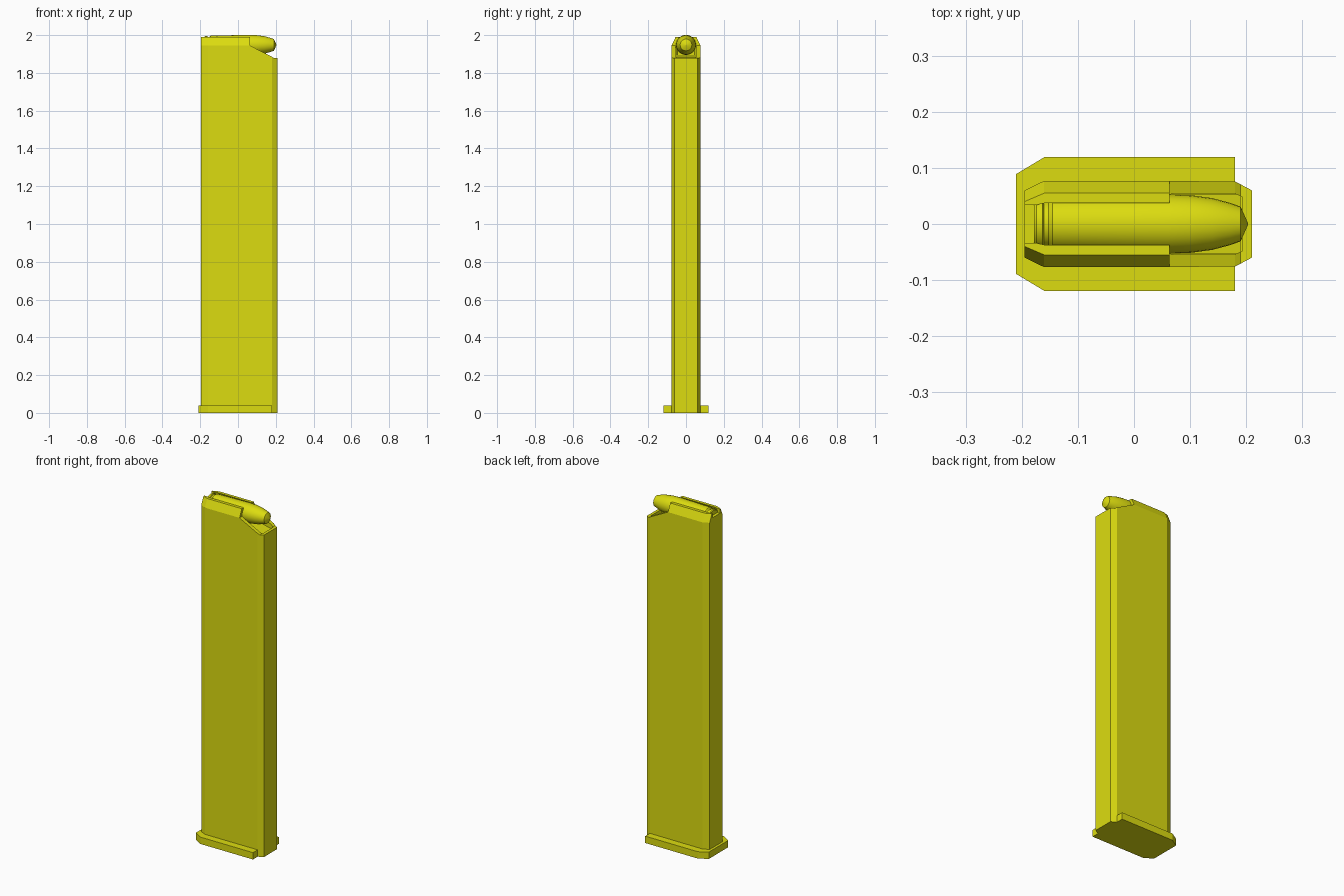
import bpy, bmesh, math

if "Cube" in bpy.data.objects:
    bpy.data.objects.remove(bpy.data.objects["Cube"])

yellow = bpy.data.materials.new("yellow")
yellow.diffuse_color = (0.72, 0.72, 0.005, 1)
yellow.use_nodes = True
yellow.node_tree.nodes["Principled BSDF"].inputs["Base Color"].default_value = yellow.diffuse_color


def finish(name, bm):
    bmesh.ops.recalc_face_normals(bm, faces=bm.faces[:])
    me = bpy.data.meshes.new(name)
    bm.to_mesh(me)
    bm.free()
    ob = bpy.data.objects.new(name, me)
    bpy.context.collection.objects.link(ob)
    me.materials.append(yellow)
    return ob


def loft(name, rings):
    """Join closed rings of points and cap both ends."""
    bm = bmesh.new()
    loops = [[bm.verts.new(p) for p in r] for r in rings]
    for a, b in zip(loops, loops[1:]):
        for i in range(len(a)):
            j = (i + 1) % len(a)
            bm.faces.new((a[i], a[j], b[j], b[i]))
    bm.faces.new(loops[0])
    bm.faces.new(loops[-1])
    return finish(name, bm)


def plan(half, z):
    """Mirror a half outline across y = 0 at height z."""
    return [(x, y, z) for x, y in half] + [(x, -y, z) for x, y in reversed(half)]


def side(profile, w):
    """Extrude an (x, z) profile across y."""
    return [[(x, y, z) for x, z in profile] for y in (-w, w)]


def cut(ob, cutter):
    m = ob.modifiers.new("cut", 'BOOLEAN')
    m.operation, m.solver, m.object = 'DIFFERENCE', 'EXACT', cutter
    bpy.context.view_layer.objects.active = ob
    bpy.ops.object.modifier_apply(modifier=m.name)
    bpy.data.objects.remove(cutter)


# Hollow body with feed lips folded inward
outer = [(-.195, .06), (-.16, .077), (.18, .076), (.21, .06)]
lip_outer = [(-.195, .04), (-.16, .055), (.18, .055), (.21, .04)]
lip_inner = [(-.178, .033), (-.16, .037), (.18, .037), (.193, .03)]
inner = [(-.178, .045), (-.16, .055), (.18, .054), (.193, .048)]
body = loft("magazine_body", [
    plan(outer, 0), plan(outer, 1.945), plan(lip_outer, 1.99),
    plan(lip_inner, 1.99), plan(inner, 1.94), plan(inner, 1.7)])

# Sloped front opening and the gap between the lips at the back
cut(body, loft("front_cutter", side(
    [(.063, 2.1), (.063, 1.945), (.18, 1.885), (.19, 1.878), (.3, 1.878), (.3, 2.1)], .2)))
cut(body, loft("rear_cutter", side(
    [(-.3, 1.965), (-.17, 1.965), (-.17, 2.1), (-.3, 2.1)], .034)))

# Base plate
plate = [(-.21, .089), (-.16, .119), (.18, .119)]
loft("base_plate", [plan(plate, 0), plan(plate, .04)])

# Follower under the cartridge
loft("follower", side([(-.175, 1.72), (.19, 1.72), (.19, 1.86), (.08, 1.885),
                       (-.175, 1.895)], .053))

# Cartridge: rim, groove, case and rounded bullet, turned around x
profile = [(-.178, .043), (-.174, .047), (-.163, .047), (-.160, .042), (-.152, .042),
           (-.145, .049), (.0, .052), (.06, .053), (.10, .0515), (.14, .046),
           (.17, .038), (.19, .031), (.203, .002)]
N = 24
cartridge = loft("cartridge", [
    [(x, r * math.cos(2 * math.pi * i / N), 1.948 + r * math.sin(2 * math.pi * i / N))
     for i in range(N)] for x, r in profile])
bpy.ops.object.select_all(action='DESELECT')
cartridge.select_set(True)
bpy.context.view_layer.objects.active = cartridge
bpy.ops.object.shade_smooth_by_angle(angle=math.radians(35))
